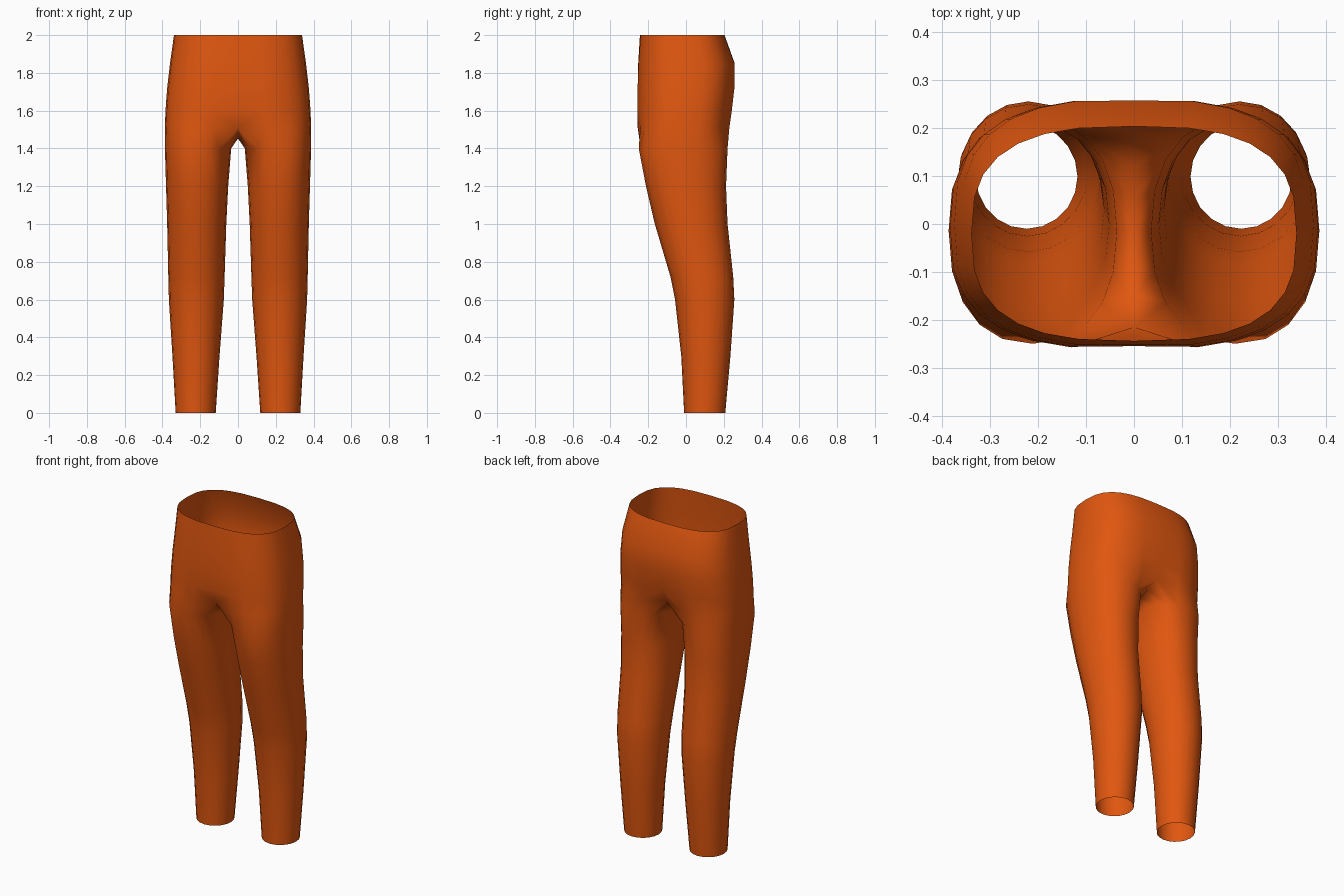
import bpy, bmesh
from math import cos, sin, pi, copysign

if "Cube" in bpy.data.objects:
    bpy.data.objects.remove(bpy.data.objects["Cube"])

SIDES = 20    # vertices around one leg
OUTER = 15    # of those, the ones that carry on up into the hips


def rounded(t, power):
    """Point of a unit superellipse."""
    c, s = cos(t), sin(t)
    return (copysign(abs(c) ** (2 / power), c),
            copysign(abs(s) ** (2 / power), s))


# Leg sections: height, inner x, outer x, front y, back y, squareness
legs = [
    (0.0, 0.118, 0.330, -0.010, 0.208, 2.0),
    (0.3, 0.098, 0.347, -0.025, 0.235, 2.0),
    (0.6, 0.075, 0.366, -0.058, 0.256, 2.0),
    (0.72, 0.071, 0.369, -0.082, 0.250, 2.1),
    (1.0, 0.062, 0.375, -0.165, 0.220, 2.1),
    (1.2, 0.052, 0.381, -0.212, 0.212, 2.2),
    (1.4, 0.036, 0.387, -0.250, 0.220, 2.3),
]
# Hip sections: height, half width, front y, back y, dip at the centre line
hips = [
    (1.51, 0.387, -0.260, 0.234, 0.045),
    (1.6, 0.384, -0.262, 0.247, 0.015),
    (1.72, 0.375, -0.261, 0.261, 0.006),
    (1.85, 0.360, -0.256, 0.261, 0.003),
    (2.0, 0.339, -0.244, 0.204, 0.0),
]

bm = bmesh.new()


def leg_ring(z, xi, xo, yf, yb, power):
    ring = []
    for i in range(SIDES):
        x, y = rounded(2 * pi * (i + 13) / SIDES, power)
        ring.append(bm.verts.new(((xi + xo) / 2 + x * (xo - xi) / 2,
                                  (yf + yb) / 2 + y * (yb - yf) / 2, z)))
    return ring


def hip_ring(z, width, yf, yb, dip):
    ring = []
    for i in range(OUTER):
        x, y = rounded(pi * (i / (OUTER - 1) - 0.5), 2.8)
        px = width * x
        py = (yf + yb) / 2 + y * (yb - yf) / 2
        if i in (0, OUTER - 1):
            px = 0.0
            py -= copysign(dip, y)
        ring.append(bm.verts.new((px, py, z)))
    return ring


def skin(low, high, closed):
    n = len(low)
    for i in range(n if closed else n - 1):
        j = (i + 1) % n
        bm.faces.new((low[i], low[j], high[j], high[i]))


leg_rings = [leg_ring(*row) for row in legs]
hip_rings = [hip_ring(*row) for row in hips]

# Crotch bridge along the centre line, running from back to front
front, back = hip_rings[0][0].co, hip_rings[0][-1].co
bridge = []
steps = SIDES - OUTER + 1
for k in range(1, steps):
    f = k / steps
    lift = (2 * f - 1) ** 2
    bridge.append(bm.verts.new((0, back.y + (front.y - back.y) * f,
                                1.453 + (front.z - 1.453) * lift)))

for low, high in zip(leg_rings, leg_rings[1:]):
    skin(low, high, True)
skin(leg_rings[-1], hip_rings[0] + bridge, True)
for low, high in zip(hip_rings, hip_rings[1:]):
    skin(low, high, False)

mesh = bpy.data.meshes.new("trousers")
bm.to_mesh(mesh)
bm.free()
mesh.shade_smooth()
trousers = bpy.data.objects.new("trousers", mesh)
bpy.context.collection.objects.link(trousers)

# Second leg and the other half of the hips
mirror = trousers.modifiers.new("mirror", 'MIRROR')
mirror.use_clip = True
mirror.merge_threshold = 0.001

# Orange cloth
cloth = bpy.data.materials.new("orange cloth")
cloth.use_nodes = True
colour = (0.75, 0.095, 0.005, 1)
cloth.diffuse_color = colour
cloth.node_tree.nodes["Principled BSDF"].inputs["Base Color"].default_value = colour
mesh.materials.append(cloth)
